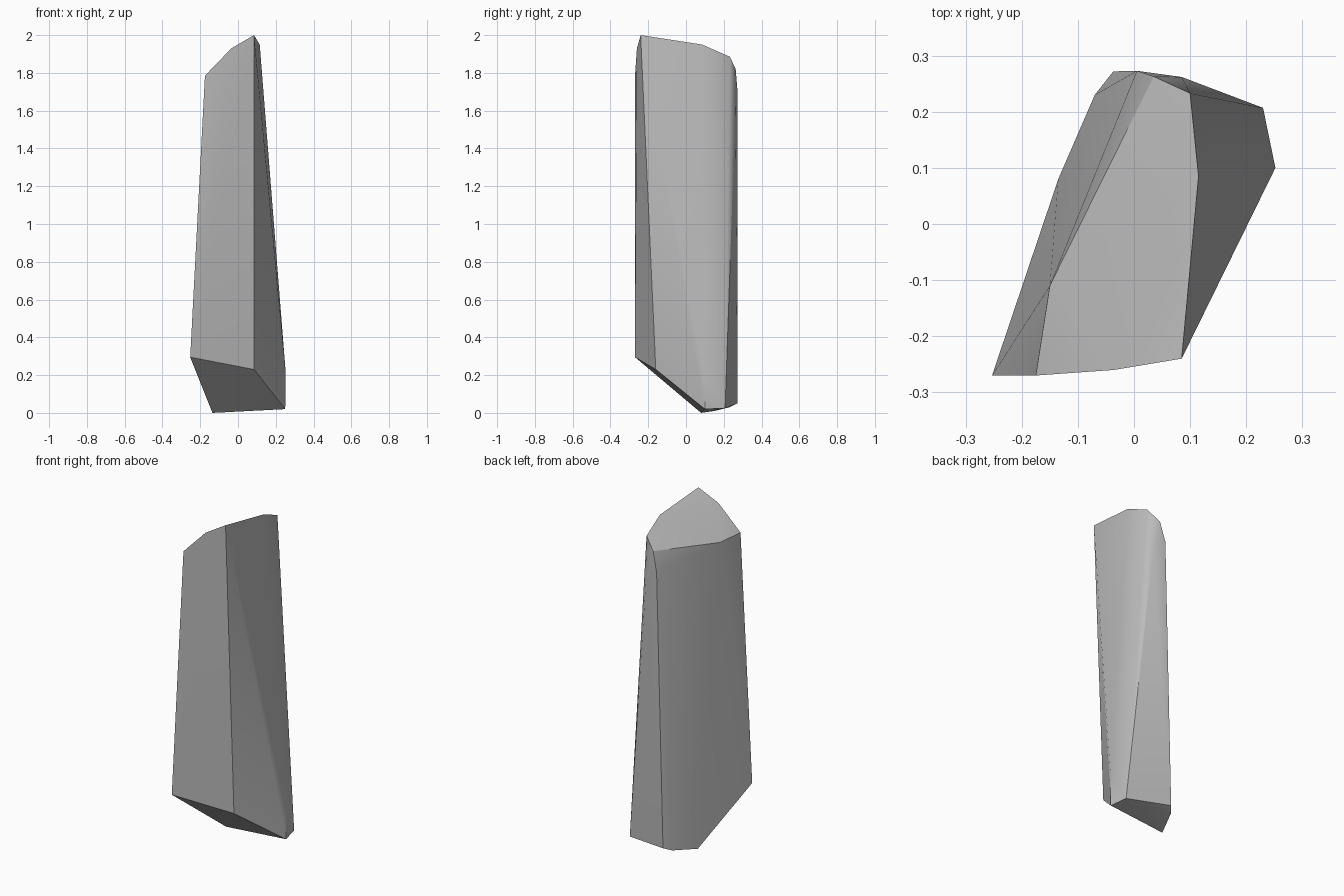
import bpy
import bmesh
import math

default_cube = bpy.data.objects.get("Cube")
if default_cube:
    bpy.data.objects.remove(default_cube, do_unlink=True)


def make_material(name, colour):
    material = bpy.data.materials.new(name)
    material.use_nodes = True
    material.diffuse_color = colour
    shader = material.node_tree.nodes["Principled BSDF"]
    shader.inputs["Base Color"].default_value = colour
    return material


def make_hull(name, corners, material):
    """Wrap the corner points in a convex faceted solid."""
    bm = bmesh.new()
    for corner in corners:
        bm.verts.new(corner)
    hull = bmesh.ops.convex_hull(bm, input=bm.verts[:])
    inside = [v for v in bm.verts if not v.link_faces]
    bmesh.ops.delete(bm, geom=inside, context="VERTS")
    bmesh.ops.recalc_face_normals(bm, faces=bm.faces[:])
    mesh = bpy.data.meshes.new(name)
    bm.to_mesh(mesh)
    bm.free()
    mesh.materials.append(material)
    shard = bpy.data.objects.new(name, mesh)
    bpy.context.collection.objects.link(shard)
    return shard


# Sloping crown, from the front peak round to the rounded back
crown = [
    (.085, -.24, 2), (-.035, -.26, 1.93), (-.175, -.27, 1.785),
    (-.15, -.11, 1.78), (.005, .273, 1.7), (.035, .263, 1.82),
    (.1, .233, 1.885), (.115, .085, 1.95),
]

# Shoulder on the back edge
shoulder = [(.085, .262, 1.61)]

# Slanted, undercut base
base = [
    (-.253, -.27, .295), (.085, -.16, .23), (.252, .1, .22),
    (.25, .1, .02), (.23, .207, .025), (-.037, .272, .05),
    (-.07, .23, .03), (-.07, .15, .01), (-.135, .08, 0),
]

stone = make_material("grey stone", (.5, .5, .5, 1))
shard = make_hull("stone_shard", crown + shoulder + base, stone)

# Soft shading over shallow facets, crisp edges elsewhere
bpy.ops.object.select_all(action="DESELECT")
shard.select_set(True)
bpy.context.view_layer.objects.active = shard
bpy.ops.object.shade_smooth_by_angle(angle=math.radians(30))
